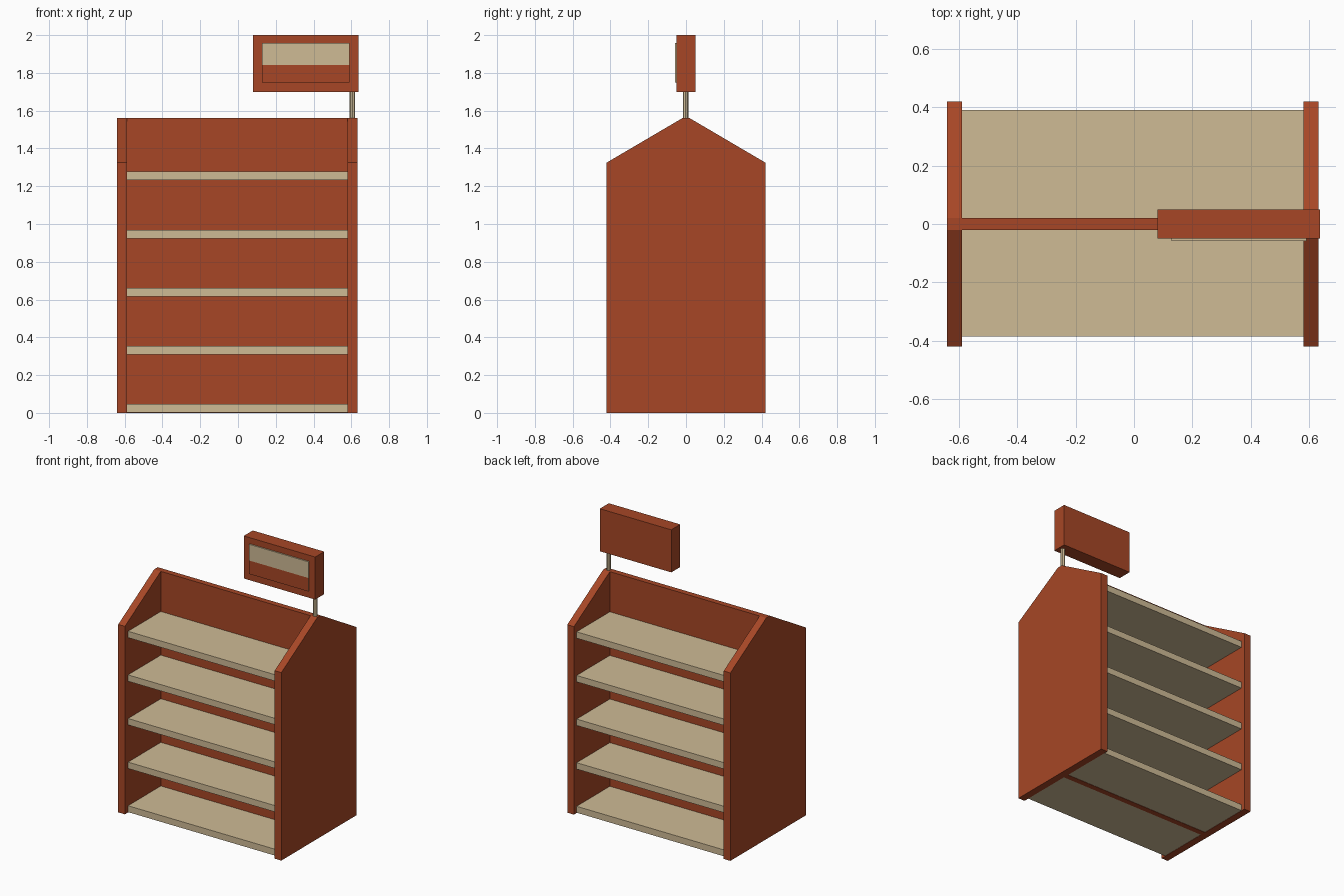
import bpy, bmesh
from mathutils import Vector

if "Cube" in bpy.data.objects:
    bpy.data.objects.remove(bpy.data.objects["Cube"])


def material(name, rgb):
    m = bpy.data.materials.new(name)
    m.diffuse_color = (*rgb, 1)
    m.use_nodes = True
    m.node_tree.nodes["Principled BSDF"].inputs["Base Color"].default_value = m.diffuse_color
    return m


RED = material("rust red", (0.385, 0.062, 0.019))
CREAM = material("cream beige", (0.62, 0.495, 0.302))


def finish(name, bm, *mats):
    bmesh.ops.recalc_face_normals(bm, faces=bm.faces)
    me = bpy.data.meshes.new(name)
    bm.to_mesh(me)
    bm.free()
    for m in mats:
        me.materials.append(m)
    ob = bpy.data.objects.new(name, me)
    bpy.context.collection.objects.link(ob)
    return ob


def box_bm(x0, x1, y0, y1, z0, z1):
    bm = bmesh.new()
    bmesh.ops.create_cube(bm, size=1)
    for v in bm.verts:
        v.co = Vector(((x0 + x1) / 2 + v.co.x * (x1 - x0),
                       (y0 + y1) / 2 + v.co.y * (y1 - y0),
                       (z0 + z1) / 2 + v.co.z * (z1 - z0)))
    return bm


# Gabled side panels
GABLE = [(-0.42, 0), (0.42, 0), (0.42, 1.325), (0.02, 1.56), (-0.02, 1.56), (-0.42, 1.325)]
for name, x in (("left_side_panel", -0.64), ("right_side_panel", 0.58)):
    bm = bmesh.new()
    face = bm.faces.new([bm.verts.new((x, y, z)) for y, z in GABLE])
    ext = bmesh.ops.extrude_face_region(bm, geom=[face])
    bmesh.ops.translate(bm, vec=(0.052, 0, 0),
                        verts=[g for g in ext["geom"] if isinstance(g, bmesh.types.BMVert)])
    finish(name, bm, RED)

# Central divider
finish("centre_divider", box_bm(-0.588, 0.58, -0.02, 0.02, 0, 1.56), RED)

# Shelves on both sides of the divider
for i in range(5):
    z = 0.002 + i * 0.3075
    finish(f"front_shelf_{i + 1}", box_bm(-0.588, 0.58, -0.385, -0.02, z, z + 0.045), CREAM)
    finish(f"back_shelf_{i + 1}", box_bm(-0.588, 0.58, 0.02, 0.39, z, z + 0.045), CREAM)

# Sign post
bm = bmesh.new()
bmesh.ops.create_cone(bm, cap_ends=True, segments=8, radius1=0.015, radius2=0.015, depth=0.16)
bmesh.ops.translate(bm, verts=bm.verts, vec=(0.605, -0.002, 1.63))
finish("sign_post", bm, CREAM)

# Sign board
finish("sign_board", box_bm(0.08, 0.637, -0.05, 0.05, 1.70, 2.0), RED)

# Sign plate: cream, with the lower part of its front face red
bm = box_bm(0.128, 0.59, -0.059, -0.05, 1.748, 1.957)
bmesh.ops.bisect_plane(bm, geom=bm.verts[:] + bm.edges[:] + bm.faces[:],
                       plane_co=(0, 0, 1.843), plane_no=(0, 0, 1))
bmesh.ops.recalc_face_normals(bm, faces=bm.faces)
for f in bm.faces:
    if f.normal.y < -0.9 and f.calc_center_median().z < 1.843:
        f.material_index = 1
finish("sign_plate", bm, CREAM, RED)
